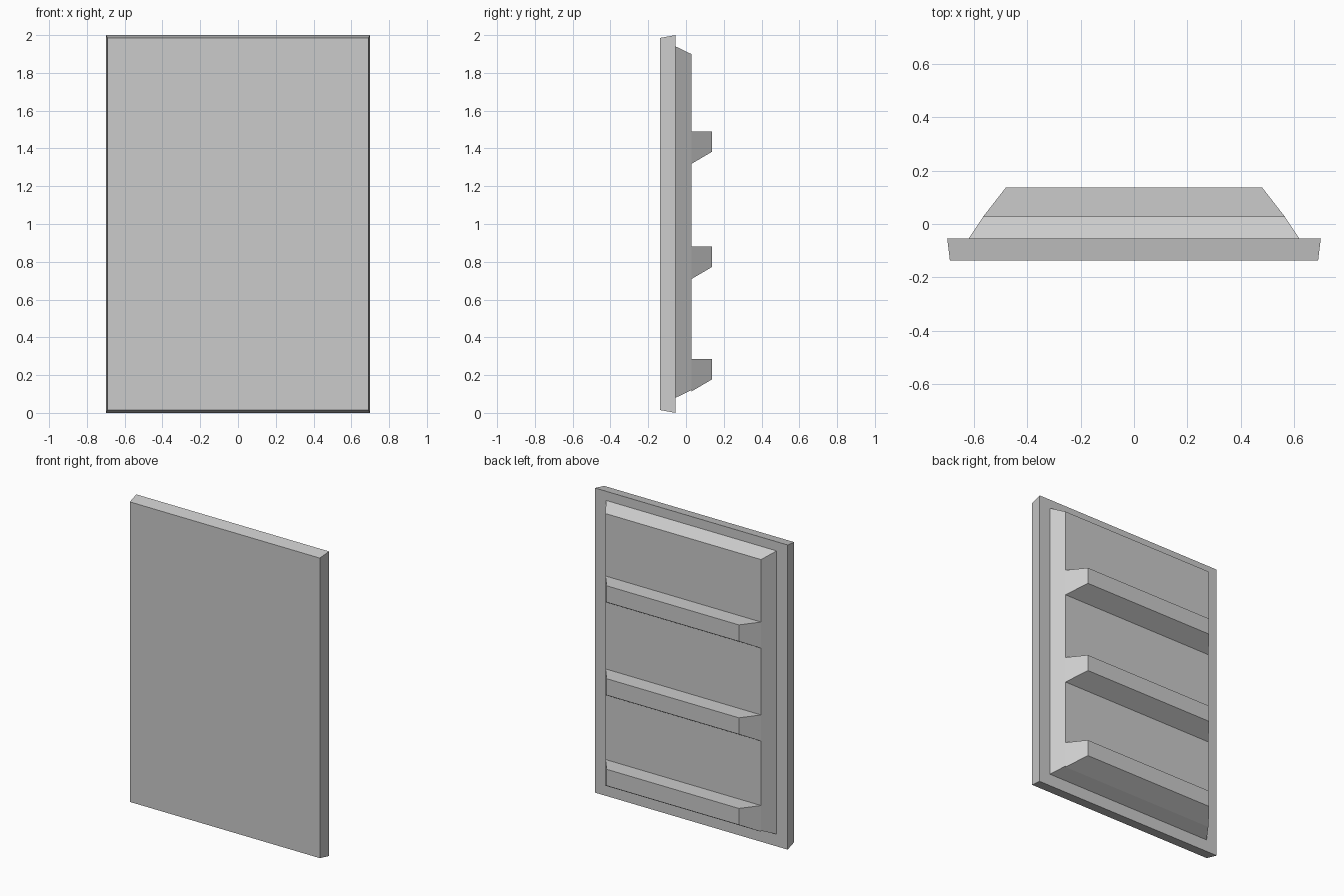
import bpy

cube = bpy.data.objects.get("Cube")
if cube:
    bpy.data.objects.remove(cube, do_unlink=True)

# Single flat grey
grey = bpy.data.materials.new("light_grey")
grey.use_nodes = True
colour = (0.6, 0.6, 0.6, 1)
grey.diffuse_color = colour
grey.node_tree.nodes["Principled BSDF"].inputs["Base Color"].default_value = colour


def tapered_block(name, front, back):
    """Join two rectangles, each given as (y, half width, bottom z, top z)."""
    verts = []
    for y, w, low, high in (front, back):
        verts += [(-w, y, low), (w, y, low), (w, y, high), (-w, y, high)]
    faces = [(0, 1, 2, 3), (7, 6, 5, 4)]
    for i in range(4):
        j = (i + 1) % 4
        faces.append((i, i + 4, j + 4, j))
    mesh = bpy.data.meshes.new(name)
    mesh.from_pydata(verts, [], faces)
    mesh.materials.append(grey)
    obj = bpy.data.objects.new(name, mesh)
    bpy.context.collection.objects.link(obj)
    return obj


# Outer door slab, slightly narrower at the front
tapered_block("door_slab", (-0.137, 0.69, 0.015, 1.985), (-0.055, 0.70, 0, 2))

# Raised inner liner with sloping sides
tapered_block("inner_liner", (-0.055, 0.62, 0.08, 1.94), (0.028, 0.565, 0.12, 1.90))

# Three shelves with flat tops, sloping undersides and angled ends
for name, top in (("lower", 0.285), ("middle", 0.88), ("upper", 1.49)):
    tapered_block(name + "_shelf", (0.028, 0.565, top - 0.172, top),
                  (0.137, 0.48, top - 0.108, top))
